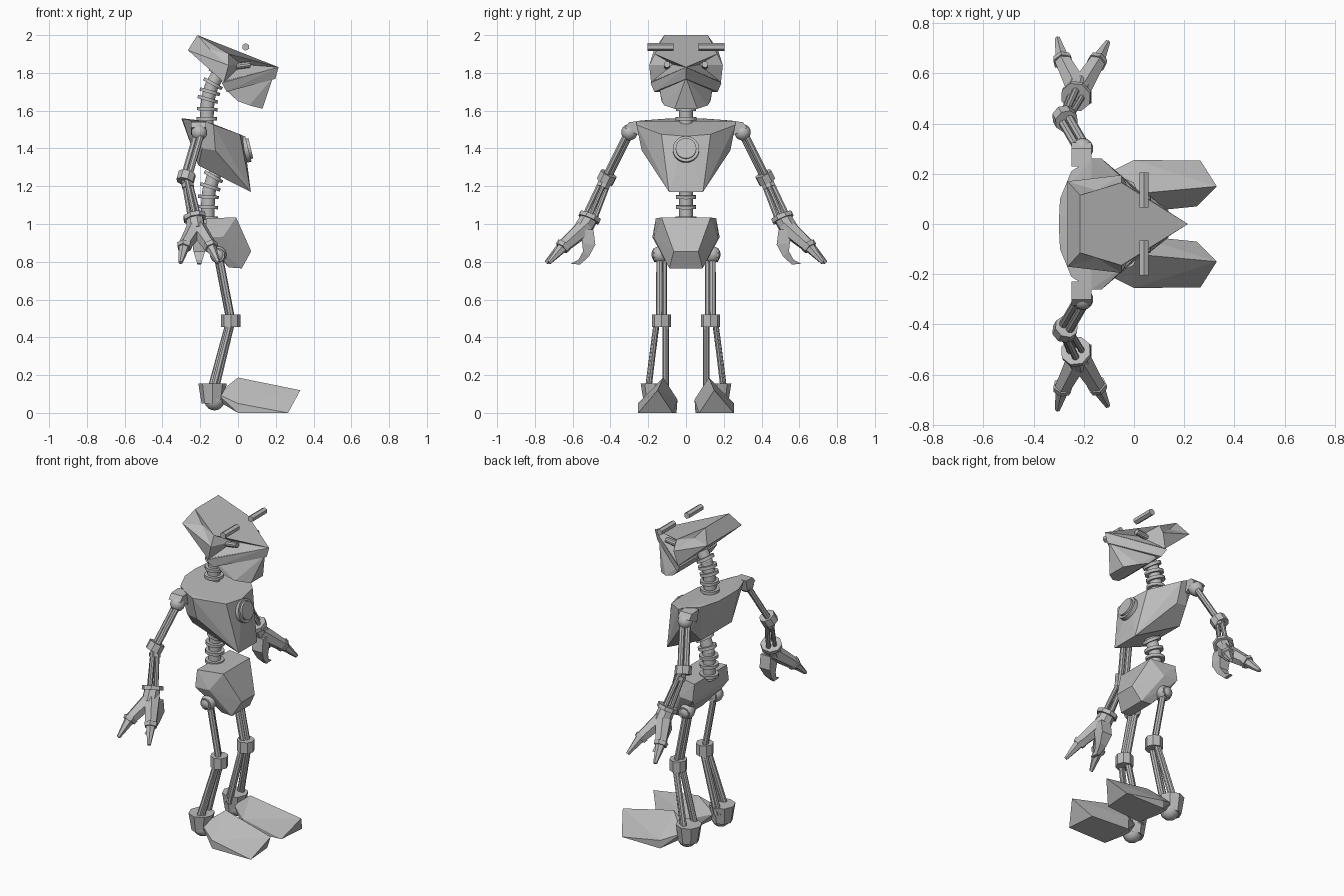
import bpy, bmesh, math
from mathutils import Vector

if "Cube" in bpy.data.objects:
    bpy.data.objects.remove(bpy.data.objects["Cube"])

grey = bpy.data.materials.new("plain_grey")
grey.diffuse_color = (0.5, 0.5, 0.5, 1)
grey.use_nodes = True
grey.node_tree.nodes["Principled BSDF"].inputs["Base Color"].default_value = grey.diffuse_color


def finish(bm, name, smooth=False):
    bmesh.ops.recalc_face_normals(bm, faces=bm.faces)
    me = bpy.data.meshes.new(name)
    bm.to_mesh(me)
    bm.free()
    me.materials.append(grey)
    if smooth:
        me.polygons.foreach_set("use_smooth", [True] * len(me.polygons))
        me.set_sharp_from_angle(angle=math.radians(35))
    ob = bpy.data.objects.new(name, me)
    bpy.context.collection.objects.link(ob)
    return ob


def hull(name, pts, s=0):
    """Faceted solid around points; s=0 mirrors the points, s=+-1 puts it on one side."""
    bm = bmesh.new()
    for k in ((1, -1) if s == 0 else (s,)):
        for x, y, z in pts:
            if not (y == 0 and s == 0 and k == -1):
                bm.verts.new((x, y * k, z))
    r = bmesh.ops.convex_hull(bm, input=bm.verts)
    junk = {g for g in r["geom_interior"] + r["geom_unused"] if isinstance(g, bmesh.types.BMVert)}
    bmesh.ops.delete(bm, geom=list(junk), context='VERTS')
    bmesh.ops.dissolve_limit(bm, angle_limit=0.02, verts=bm.verts, edges=bm.edges)
    return finish(bm, name)


def rod(name, a, b, r1, r2=None, n=12, smooth=True):
    a, b = Vector(a), Vector(b)
    d = b - a
    bm = bmesh.new()
    bmesh.ops.create_cone(bm, cap_ends=True, segments=n, radius1=r1,
                          radius2=r1 if r2 is None else r2, depth=d.length)
    rot = d.to_track_quat('Z', 'Y').to_matrix()
    for v in bm.verts:
        v.co = rot @ v.co + (a + b) / 2
    return finish(bm, name, smooth)


def ball(name, c, r):
    bm = bmesh.new()
    bmesh.ops.create_uvsphere(bm, u_segments=14, v_segments=10, radius=r)
    bmesh.ops.translate(bm, verts=bm.verts, vec=c)
    return finish(bm, name, True)


def lerp(a, b, t):
    return Vector(a).lerp(Vector(b), t)


# Head shell with recessed eye sockets and creased sides
nose = (0.215, 0, 1.83)
half = dict(A=(-0.215, 0.115, 2.0), B=(-0.265, 0.17, 1.92), E=(-0.15, 0.135, 1.925),
            C=(-0.05, 0.165, 1.9), F=(-0.05, 0.195, 1.84), D=(-0.075, 0.185, 1.75),
            S=(0.02, 0.07, 1.845))
bm = bmesh.new()
N = bm.verts.new(nose)
V = {(k, s): bm.verts.new((p[0], p[1] * s, p[2])) for k, p in half.items() for s in (1, -1)}
for s in (1, -1):
    for f in ("ABE", "AEC", "BFE", "EFC", "BDF", "CFS", "FDS", "DNS", "NCS"):
        bm.faces.new([N if c == "N" else V[c, s] for c in f])
for a, b in ("AB", "BD"):
    bm.faces.new([V[a, 1], V[b, 1], V[b, -1], V[a, -1]])
bm.faces.new([V["A", 1], V["A", -1], V["C", -1], N, V["C", 1]])
bm.faces.new([V["D", 1], V["D", -1], N])
finish(bm, "head")

# Lip band and jaw
hull("lip_band", [(-0.078, 0.183, 1.755), (-0.085, 0.187, 1.745), (-0.06, 0.168, 1.7),
                  (0.215, 0, 1.83), (0.197, 0, 1.768)])
hull("jaw", [(-0.07, 0.145, 1.74), (-0.065, 0.138, 1.71), (0, 0.13, 1.65), (0.06, 0.115, 1.628),
             (0.13, 0.06, 1.61), (0.185, 0, 1.775)])

# Chest and pelvis
hull("chest", [(-0.3, 0, 1.56), (-0.295, 0.1, 1.558), (-0.25, 0.21, 1.55), (-0.17, 0.262, 1.545),
               (-0.13, 0.262, 1.525), (0.01, 0.13, 1.475), (0.03, 0, 1.465),
               (-0.12, 0.235, 1.39), (-0.19, 0.23, 1.4), (-0.21, 0.15, 1.31), (0.068, 0.09, 1.17)])
hull("pelvis", [(-0.17, 0.16, 1.03), (-0.01, 0.13, 1.035), (-0.17, 0.178, 0.93), (-0.08, 0.17, 0.93),
                (-0.15, 0.135, 0.885), (0.07, 0.065, 0.855), (0.02, 0.088, 0.765),
                (-0.05, 0.09, 0.77)])
rod("chest_rim", (0.015, 0, 1.388), (0.055, 0, 1.398), 0.07, n=20)
rod("chest_lamp", (0.03, 0, 1.392), (0.068, 0, 1.401), 0.055, n=20)


# Ribbed neck and spine: core rods with rings along a bent path
def ribbed(name, path, rings):
    for a, b in zip(path, path[1:]):
        rod(name + "_core", a, b, 0.036)
        ball(name + "_bend", b, 0.036)
    segs = len(path) - 1
    for i in range(rings):
        t = (i + 0.5) / rings * segs
        k = min(int(t), segs - 1)
        a, b = Vector(path[k]), Vector(path[k + 1])
        c, d = a.lerp(b, t - k), (b - a).normalized() * 0.009
        rod(name + "_ring", c - d, c + d, 0.055, n=14)


ribbed("neck", [(-0.165, 0, 1.48), (-0.165, 0, 1.57), (-0.16, 0, 1.66),
                (-0.14, 0, 1.73), (-0.09, 0, 1.82)], 7)
ribbed("spine", [(-0.16, 0, 1.0), (-0.16, 0, 1.09), (-0.155, 0, 1.17), (-0.13, 0, 1.25),
                 (-0.09, 0, 1.32)], 6)

for s, side in ((1, "left"), (-1, "right")):
    def P(x, y, z):
        return Vector((x, y * s, z))

    def pair(name, a, b, off_a, off_b, r):
        for k in (1, -1):
            rod(name, Vector(a) + off_a * k, Vector(b) + off_b * k, r, n=8)

    # Eyes and floating brows
    rod(side + "_eye", P(-0.01, 0.1, 1.835), P(0.065, 0.1, 1.845), 0.017, n=10)
    rod(side + "_brow", P(0.04, 0.065, 1.937), P(0.04, 0.205, 1.937), 0.02, 0.02, 6, False)

    # Shoulder bracket and joint
    hull(side + "_shoulder_bracket", [(x, y, z) for x in (-0.25, -0.17) for y, z in
                                      ((0.23, 1.545), (0.3, 1.54), (0.325, 1.51), (0.25, 1.47))], s)
    shoulder, elbow, wrist = P(-0.205, 0.3, 1.485), P(-0.275, 0.42, 1.245), P(-0.23, 0.51, 1.035)
    ball(side + "_shoulder", shoulder, 0.043)

    # Arm rods, elbow and wrist
    pair(side + "_upper_arm", shoulder, elbow, P(0.013, 0.01, 0), P(0.013, 0.01, 0), 0.017)
    d = (elbow - shoulder).normalized()
    rod(side + "_elbow", elbow - d * 0.025, elbow + d * 0.025, 0.048, n=8, smooth=False)
    pair(side + "_forearm", elbow, wrist, P(0, 0.018, 0.006), P(0, 0.027, 0.008), 0.014)
    pair(side + "_forearm_rod", elbow, wrist, P(0.016, 0, 0), P(0.025, 0, 0), 0.012)
    d = (wrist - elbow).normalized()
    c = lerp(elbow, wrist, 0.2)
    rod(side + "_forearm_collar", c - d * 0.012, c + d * 0.012, 0.033, n=8, smooth=False)
    rod(side + "_wrist", wrist - d * 0.012, wrist + d * 0.012, 0.062, n=8, smooth=False)

    # Palm and two outer fingers
    palm = P(-0.22, 0.55, 0.965)
    rod(side + "_palm", wrist, palm, 0.047, 0.05, 8, False)
    for joint, tip in ((P(-0.285, 0.655, 0.88), P(-0.305, 0.74, 0.795)),
                       (P(-0.145, 0.65, 0.88), P(-0.105, 0.725, 0.795))):
        rod(side + "_finger", palm + P(0, -0.02, 0.02), joint, 0.05, 0.035, 6, False)
        d = (tip - joint).normalized()
        rod(side + "_finger_collar", joint - d * 0.012, joint + d * 0.012, 0.042, 0.037, 6, False)
        rod(side + "_finger_tip", joint, tip, 0.03, 0.011, 6, False)

    # Curved thumb claw: extruded profile, thinning toward the tip
    bm = bmesh.new()
    prof = [(0.49, 0.97), (0.48, 0.89), (0.513, 0.83), (0.56, 0.785), (0.61, 0.79),
            (0.57, 0.81), (0.545, 0.855), (0.55, 0.9), (0.555, 0.97)]
    cols = [[bm.verts.new(P(-0.205 + k * min(0.035, 0.008 + (z - 0.78) * 0.3), y, z))
             for y, z in prof] for k in (-1, 1)]
    n = len(prof)
    for i in range(n):
        j = (i + 1) % n
        bm.faces.new([cols[0][i], cols[0][j], cols[1][j], cols[1][i]])
    # Side walls as strips between the outer and inner curve
    for c in cols:
        for i in range(n // 2 - 1):
            bm.faces.new([c[i], c[i + 1], c[n - 2 - i], c[n - 1 - i]])
        bm.faces.new([c[n // 2 - 1], c[n // 2], c[n // 2 + 1]])
    finish(bm, side + "_thumb")

    # Hip, thigh rods and knee
    hip, knee = P(-0.105, 0.128, 0.835), P(-0.038, 0.13, 0.488)
    ball(side + "_hip", P(-0.105, 0.138, 0.838), 0.045)
    rod(side + "_hip_pin", P(-0.1, 0.1, 0.84), P(-0.105, 0.172, 0.835), 0.036, n=10)
    pair(side + "_thigh", hip, knee, P(0.006, 0.011, 0), P(0.006, 0.011, 0), 0.018)
    rod(side + "_knee", knee - P(0, 0, 0.034), knee + P(0, 0, 0.034), 0.051, n=8, smooth=False)

    # Shin rods, ankle cup and heel ball
    ankle = P(-0.135, 0.155, 0.11)
    pair(side + "_shin", knee, ankle, P(0, 0.024, 0), P(0, 0.048, 0), 0.017)
    pair(side + "_shin_rod", knee, ankle, P(0.012, 0.022, 0), P(0.018, 0.042, 0), 0.013)
    rod(side + "_ankle_cup", P(-0.135, 0.165, 0.05), P(-0.135, 0.165, 0.155), 0.058, 0.075, 8, False)
    ball(side + "_heel", P(-0.125, 0.165, 0.068), 0.055)

    # Wedge foot
    hull(side + "_foot", [(0, 0.12, 0.187), (0.33, 0.15, 0.12), (0.265, 0.253, 0), (0.25, 0.07, 0),
                          (0, 0.255, 0), (0, 0.05, 0), (0, 0.255, 0.05), (0, 0.045, 0.07),
                          (-0.11, 0.2, 0.1), (-0.11, 0.12, 0.1), (-0.11, 0.16, 0.065)], s)
